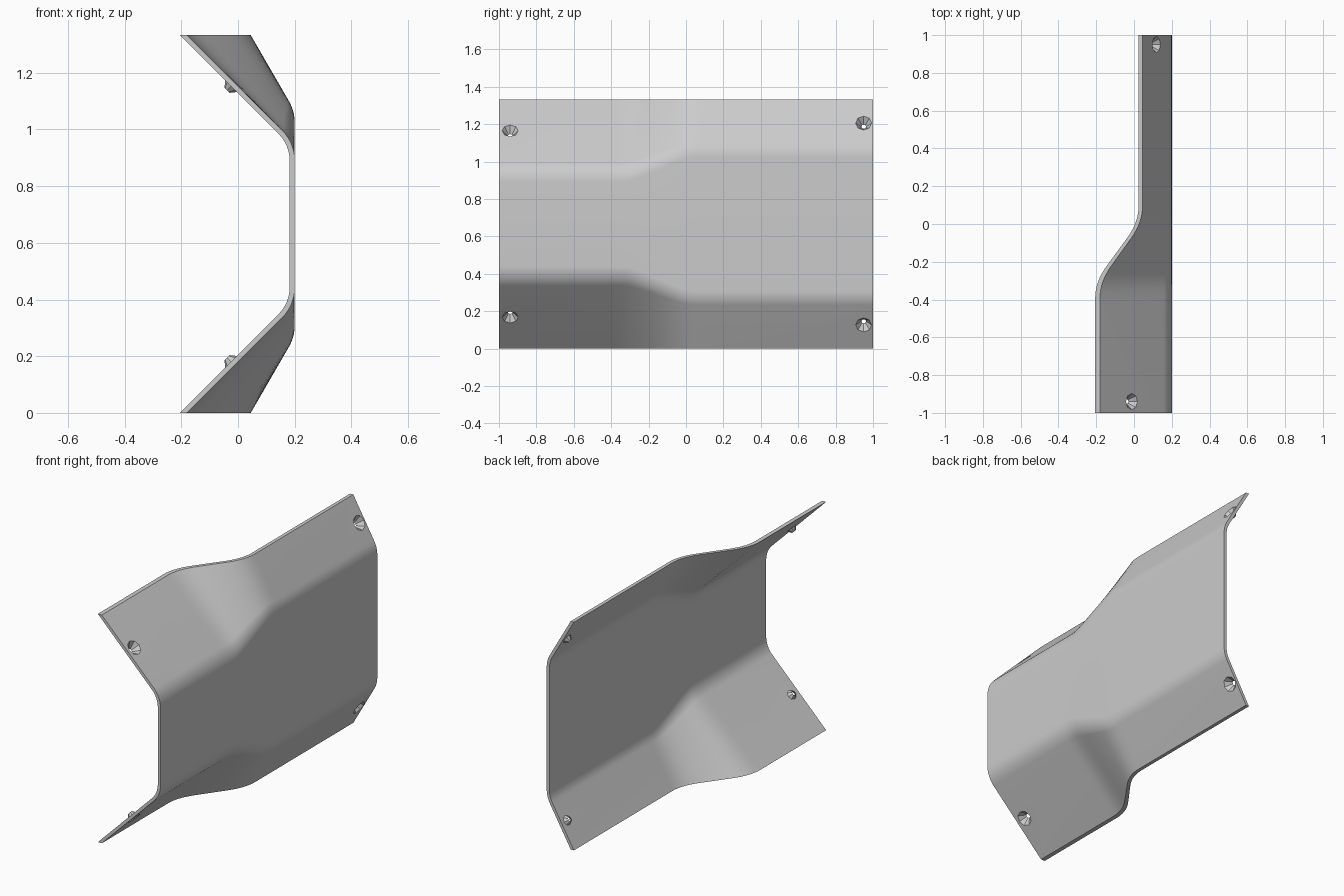
import bpy, bmesh
from math import atan2, sin, cos, tan, radians, hypot
from mathutils import Vector

if "Cube" in bpy.data.objects:
    bpy.data.objects.remove(bpy.data.objects["Cube"])

H = 1.333          # overall height
TH = 0.018         # sheet thickness
XP = 0.2           # outer face of the upright web
RAD = 0.15         # outer bend radius
Y0, Y1 = -0.305, 0.008   # start and end of the flange transition


def ramp(y, w):
    """0..1 ramp along the length with rounded corners of half width w."""
    def s(u):
        return 0 if u < -w else u if u > w else (u + w) ** 2 / (4 * w)
    return (s(y - Y0) - s(y - Y1)) / (Y1 - Y0)


def section(y, off):
    """Cross-section at y: bottom flange, bend, web, bend, top flange."""
    edge = -0.18 + 0.225 * ramp(y, 0.085)
    corner = 0.38 - 0.112 * ramp(y, 0.04)
    a = atan2(corner, XP - edge)
    edge -= off / sin(a)
    xc = XP - off
    corner = (xc - edge) * tan(a)
    r = RAD - off
    turn = radians(90) - a
    t = r * tan(turn / 2)
    cx, cz = xc - r, corner + t
    half = [(edge, 0.0)]
    n = 8
    for i in range(n + 1):
        g = -turn * (1 - i / n)
        half.append((cx + r * cos(g), cz + r * sin(g)))
    pts = half + [(x, H - z) for x, z in reversed(half)]
    return [Vector((x, y, z)) for x, z in pts]


def make_object(name, bm):
    bmesh.ops.recalc_face_normals(bm, faces=bm.faces)
    me = bpy.data.meshes.new(name)
    bm.to_mesh(me)
    bm.free()
    ob = bpy.data.objects.new(name, me)
    bpy.context.collection.objects.link(ob)
    return ob


# Bent sheet: a closed strip section lofted along y
ys = [-1.0] + [-0.39 + 0.02125 * i for i in range(24)] + [1.0]
bm = bmesh.new()
rings = []
for y in ys:
    loop = section(y, 0) + section(y, TH)[::-1]
    rings.append([bm.verts.new(p) for p in loop])
m = len(rings[0])
for r0, r1 in zip(rings, rings[1:]):
    for i in range(m):
        j = (i + 1) % m
        bm.faces.new((r0[i], r0[j], r1[j], r1[i]))
for ring in (rings[0], rings[-1]):
    for i in range(m // 2 - 1):
        bm.faces.new((ring[i], ring[i + 1], ring[m - 2 - i], ring[m - 1 - i]))
panel = make_object("bent_panel", bm)


def funnel(name, pos, inward, d0, d1, caps):
    """Tapered eight-sided cone between two depths below the outer face."""
    bm = bmesh.new()
    bmesh.ops.create_cone(bm, segments=8, cap_ends=caps, depth=d1 - d0,
                          radius1=0.043 - 0.8 * d0, radius2=0.043 - 0.8 * d1)
    rot = inward.to_track_quat('Z', 'Y').to_matrix()
    bmesh.ops.rotate(bm, verts=bm.verts, cent=(0, 0, 0), matrix=rot)
    bmesh.ops.translate(bm, verts=bm.verts, vec=pos + inward * (d0 + d1) / 2)
    return make_object(name, bm)


# Countersunk screw holes, one in each flange corner
cutters = []
for y, z, edge, ang in ((-0.94, 0.168, -0.18, 45), (0.95, 0.127, 0.045, 60)):
    a = atan2(0.38, 0.38) if ang == 45 else atan2(0.268, 0.155)
    for top in (False, True):
        pos = Vector((edge + z / tan(a), y, H - z if top else z))
        inward = Vector((-sin(a), 0, -cos(a) if top else cos(a)))
        cutters.append(funnel("hole_cutter", pos, inward, -0.01, 0.03, True))
        funnel("screw_hole_lip", pos, inward, 0.017, 0.038, False)

bpy.context.view_layer.objects.active = panel
panel.select_set(True)
for c in cutters:
    mod = panel.modifiers.new("hole", 'BOOLEAN')
    mod.operation = 'DIFFERENCE'
    mod.solver = 'EXACT'
    mod.object = c
    bpy.ops.object.modifier_apply(modifier=mod.name)
for c in cutters:
    bpy.data.objects.remove(c, do_unlink=True)

# Smooth bends, crisp rims
bpy.ops.object.shade_smooth_by_angle(angle=radians(30))
